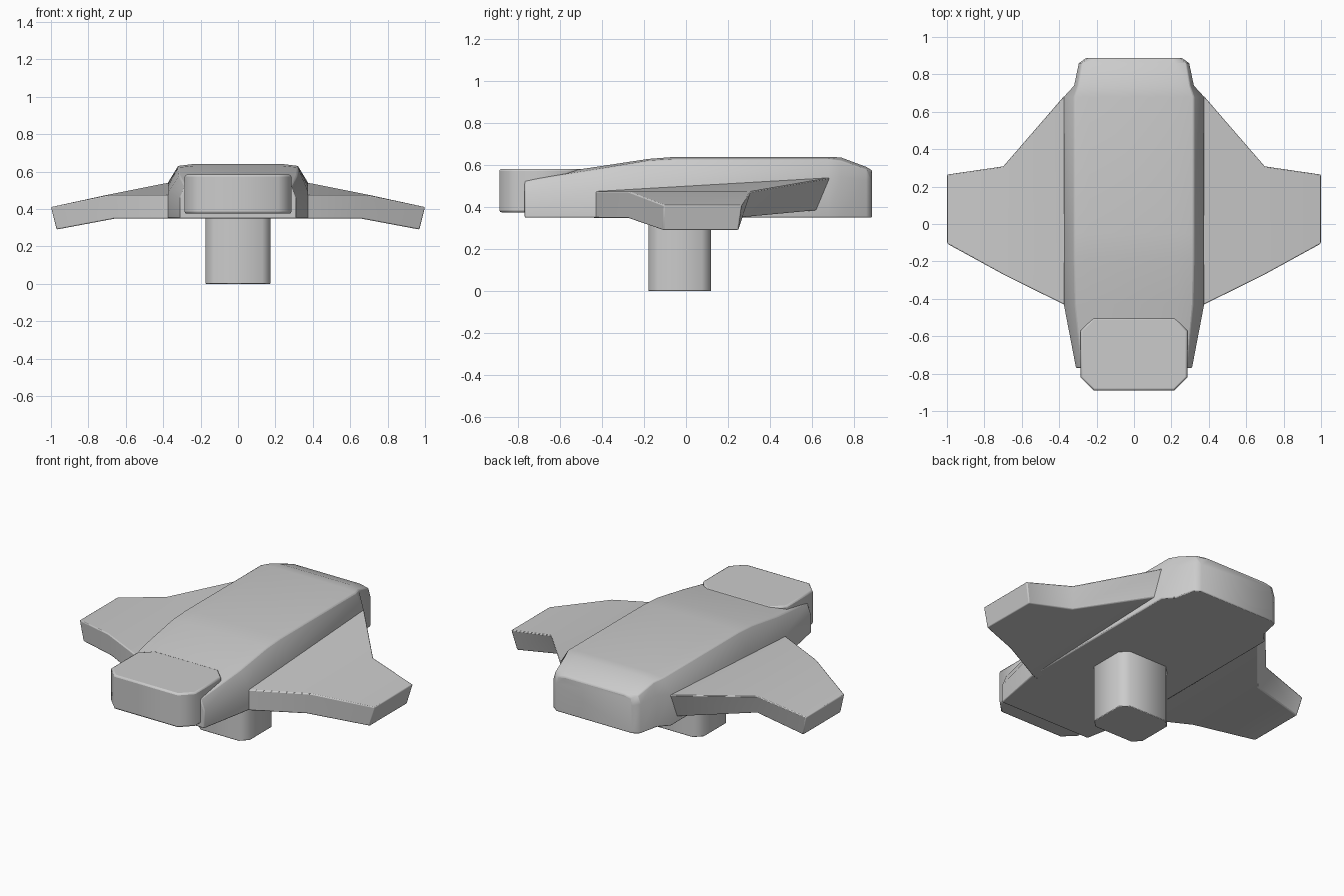
import bpy, bmesh
from math import radians

if "Cube" in bpy.data.objects:
    bpy.data.objects.remove(bpy.data.objects["Cube"])


def finish(name, bm, bevel=0.01, mirror=False):
    """Turn a bmesh into a softly edged, smooth shaded object."""
    bmesh.ops.recalc_face_normals(bm, faces=bm.faces)
    mesh = bpy.data.meshes.new(name)
    bm.to_mesh(mesh)
    bm.free()
    ob = bpy.data.objects.new(name, mesh)
    bpy.context.collection.objects.link(ob)
    bpy.ops.object.select_all(action='DESELECT')
    ob.select_set(True)
    bpy.context.view_layer.objects.active = ob
    bpy.ops.object.shade_smooth_by_angle(angle=radians(50))
    if mirror:
        ob.modifiers.new("Mirror", 'MIRROR').use_mirror_merge = False
    mod = ob.modifiers.new("Soft edges", 'BEVEL')
    mod.width = bevel
    mod.segments = 2
    mod.limit_method = 'ANGLE'
    mod.angle_limit = radians(50)
    return ob


def loft(bm, rings):
    """Skin equal-length closed rings and cap both ends."""
    loops = [[bm.verts.new(p) for p in ring] for ring in rings]
    for a, b in zip(loops, loops[1:]):
        n = len(a)
        for i in range(n):
            j = (i + 1) % n
            bm.faces.new((a[i], a[j], b[j], b[i]))
    bm.faces.new(loops[0])
    bm.faces.new(loops[-1])


def chamfered_block(name, x, y0, y1, z0, z1, c, bevel):
    """Upright block with four cut corners."""
    plan = [(-x + c, y0), (x - c, y0), (x, y0 + c), (x, y1 - c),
            (x - c, y1), (-x + c, y1), (-x, y1 - c), (-x, y0 + c)]
    bm = bmesh.new()
    loft(bm, [[(px, py, z) for px, py in plan] for z in (z0, z1)])
    return finish(name, bm, bevel)


# Fuselage: y, side width, shoulder z, upper width, upper z, top width, top z
sections = [
    (-0.77, 0.31, 0.46, 0.285, 0.525, 0.22, 0.54),
    (-0.43, 0.375, 0.49, 0.315, 0.58, 0.23, 0.592),
    (-0.18, 0.375, 0.52, 0.32, 0.622, 0.24, 0.63),
    (-0.05, 0.375, 0.53, 0.32, 0.63, 0.24, 0.64),
    (0.68, 0.375, 0.54, 0.32, 0.63, 0.24, 0.64),
    (0.74, 0.32, 0.545, 0.30, 0.622, 0.235, 0.637),
    (0.86, 0.295, 0.53, 0.28, 0.58, 0.22, 0.592),
    (0.888, 0.255, 0.52, 0.245, 0.565, 0.20, 0.575),
]
rings = []
for y, w, zs, uw, uz, tw, tz in sections:
    half = [(w, 0.35), (w, zs), (uw, uz), (tw, tz)]
    ring = half + [(-x, z) for x, z in reversed(half)]
    rings.append([(x, y, z) for x, z in ring])
bm = bmesh.new()
loft(bm, rings)
finish("fuselage", bm, 0.006)

# Wing: rings of front-top, rear-top, rear-bottom, front-bottom from root to tip
wing_rings = [
    [(0.33, -0.445, 0.475), (0.33, 0.69, 0.545), (0.33, 0.62, 0.385), (0.33, -0.445, 0.348)],
    [(0.375, -0.43, 0.475), (0.375, 0.685, 0.54), (0.375, 0.62, 0.385), (0.375, -0.43, 0.348)],
    [(0.69, -0.275, 0.475), (0.70, 0.31, 0.475), (0.67, 0.27, 0.352), (0.66, -0.28, 0.348)],
    [(1.0, -0.105, 0.41), (1.0, 0.265, 0.41), (0.97, 0.25, 0.29), (0.97, -0.11, 0.29)],
]
bm = bmesh.new()
loft(bm, wing_rings)
finish("wings", bm, 0.006, mirror=True)

# Nose block
chamfered_block("nose", 0.285, -0.89, -0.50, 0.375, 0.583, 0.07, 0.01)

# Support post under the body
chamfered_block("post", 0.175, -0.18, 0.12, 0.0, 0.36, 0.045, 0.004)
